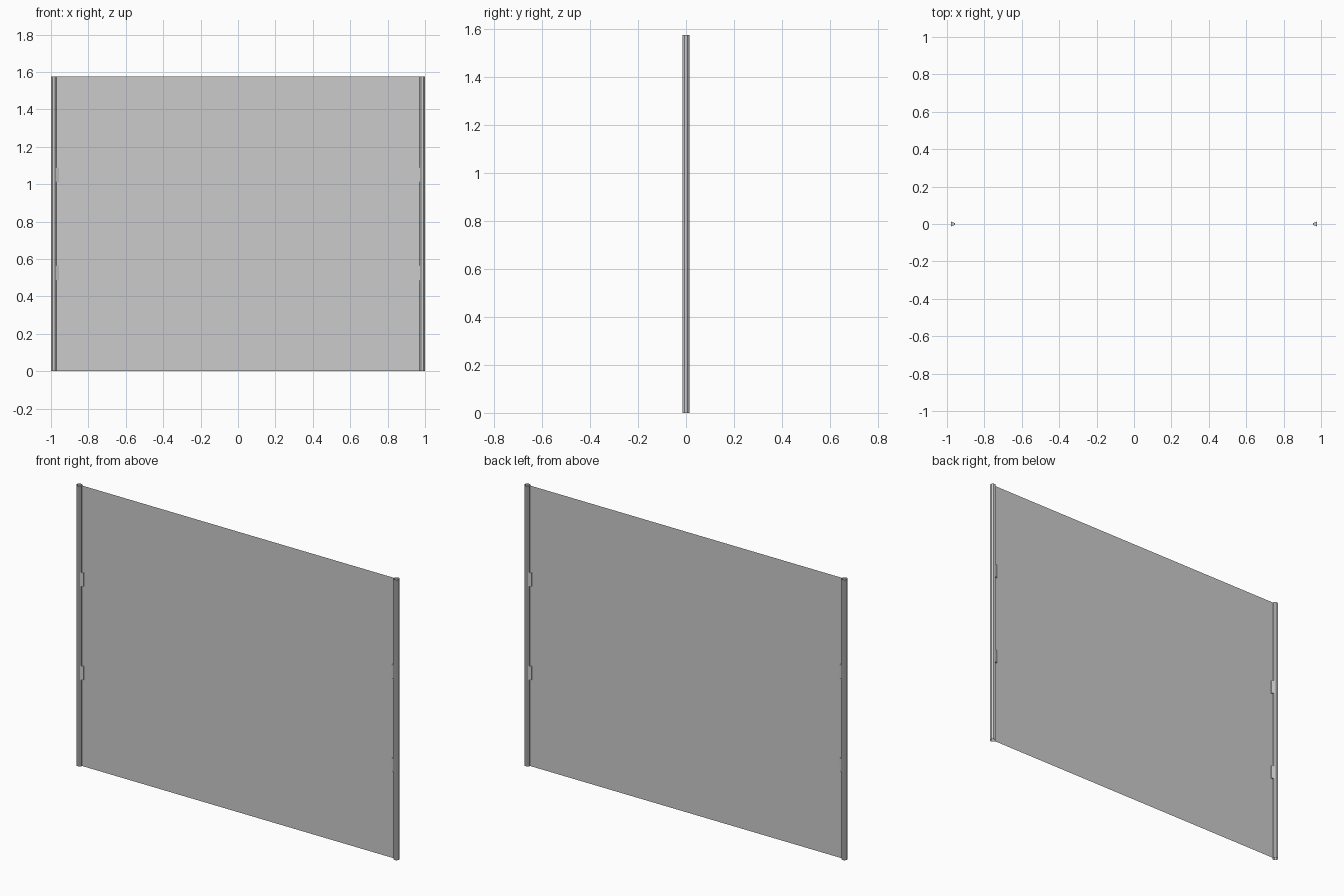
import bpy, bmesh, math

if "Cube" in bpy.data.objects:
    bpy.data.objects.remove(bpy.data.objects["Cube"])

H = 1.575          # overall height
PX = 0.985         # post centre
R = 0.015          # half width of the post across flats


def make_object(name, bm):
    mesh = bpy.data.meshes.new(name)
    bm.to_mesh(mesh)
    bm.free()
    obj = bpy.data.objects.new(name, mesh)
    bpy.context.collection.objects.link(obj)
    return obj


def prism(name, profile, z0, z1, caps):
    """Vertical prism from a counter-clockwise plan profile."""
    bm = bmesh.new()
    lo = [bm.verts.new((x, y, z0)) for x, y in profile]
    hi = [bm.verts.new((x, y, z1)) for x, y in profile]
    n = len(profile)
    for i in range(n):
        j = (i + 1) % n
        bm.faces.new((lo[i], lo[j], hi[j], hi[i]))
    if caps:
        bm.faces.new(lo[::-1])
        bm.faces.new(hi)
    return make_object(name, bm)


def side_profile(points, side):
    """Mirror a left-hand profile to the right while keeping its winding."""
    return points if side < 0 else [(-x, y) for x, y in reversed(points)]


# thin sheet spanning between the posts
bm = bmesh.new()
X = PX - R
bm.faces.new([bm.verts.new(p) for p in
              ((-X, 0, 0), (X, 0, 0), (X, 0, H), (-X, 0, H))])
make_object("panel", bm)

# octagonal open-ended posts, each with two clips gripping the panel
r8 = R / math.cos(math.pi / 8)
octagon = [(-PX + r8 * math.cos(math.pi / 8 + i * math.pi / 4),
            r8 * math.sin(math.pi / 8 + i * math.pi / 4)) for i in range(8)]
clip = [(-0.978, -0.0125), (-0.957, -0.004), (-0.957, 0.004), (-0.978, 0.0125)]
for side, label in ((-1, "left"), (1, "right")):
    prism(label + "_post", side_profile(octagon, side), 0, H, False)
    for k in (1, 2):
        z = H * k / 3
        prism(f"{label}_clip_{k}", side_profile(clip, side),
              z - 0.039, z + 0.039, True)
